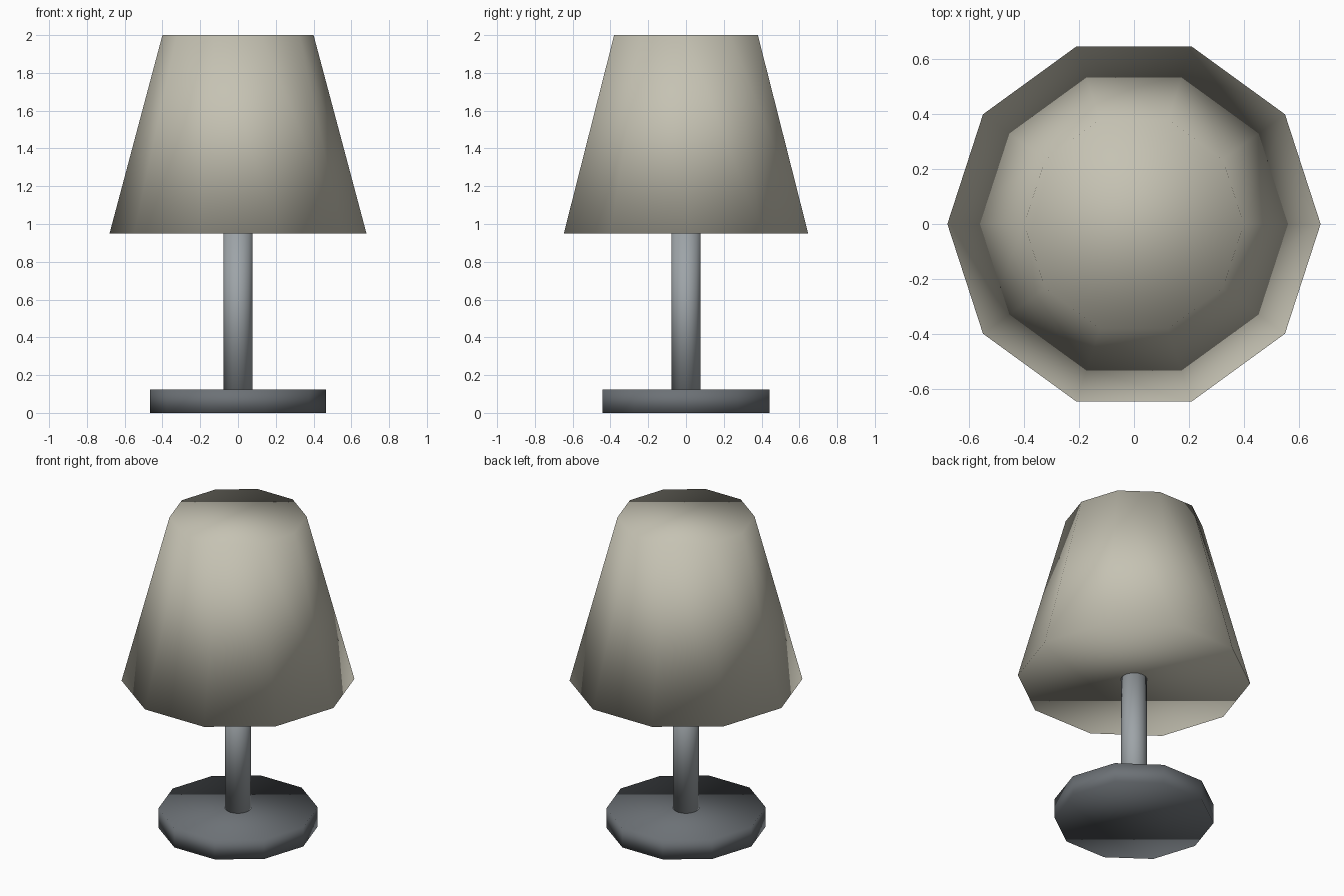
import bpy

cube = bpy.data.objects.get("Cube")
if cube:
    bpy.data.objects.remove(cube, do_unlink=True)


def make_material(name, rgb):
    mat = bpy.data.materials.new(name)
    mat.use_nodes = True
    color = (*rgb, 1.0)
    mat.diffuse_color = color
    mat.node_tree.nodes["Principled BSDF"].inputs["Base Color"].default_value = color
    return mat


def make_tier(name, sides, bottom_radius, top_radius, z_low, z_high, mat):
    """Closed round solid with a corner on the x axis, smooth all over."""
    bpy.ops.mesh.primitive_cone_add(
        vertices=sides, radius1=bottom_radius, radius2=top_radius,
        depth=z_high - z_low, end_fill_type='NGON',
        location=(0, 0, (z_low + z_high) / 2))
    obj = bpy.context.object
    obj.name = name
    # Corners start on the y axis, so swap x and y to bring one onto the x axis
    for v in obj.data.vertices:
        v.co.x, v.co.y = v.co.y, -v.co.x
    obj.data.materials.append(mat)
    obj.data.shade_smooth()
    return obj


cream = make_material("cream fabric", (0.56, 0.54, 0.45))
steel = make_material("pale steel", (0.34, 0.37, 0.39))
dark = make_material("dark grey metal", (0.15, 0.165, 0.18))

# Foot, stem and tapered shade, stacked from the ground up
make_tier("base", 10, 0.465, 0.465, 0.0, 0.125, dark)
make_tier("pole", 16, 0.077, 0.077, 0.125, 0.95, steel)
make_tier("lampshade", 10, 0.68, 0.40, 0.95, 2.0, cream)
